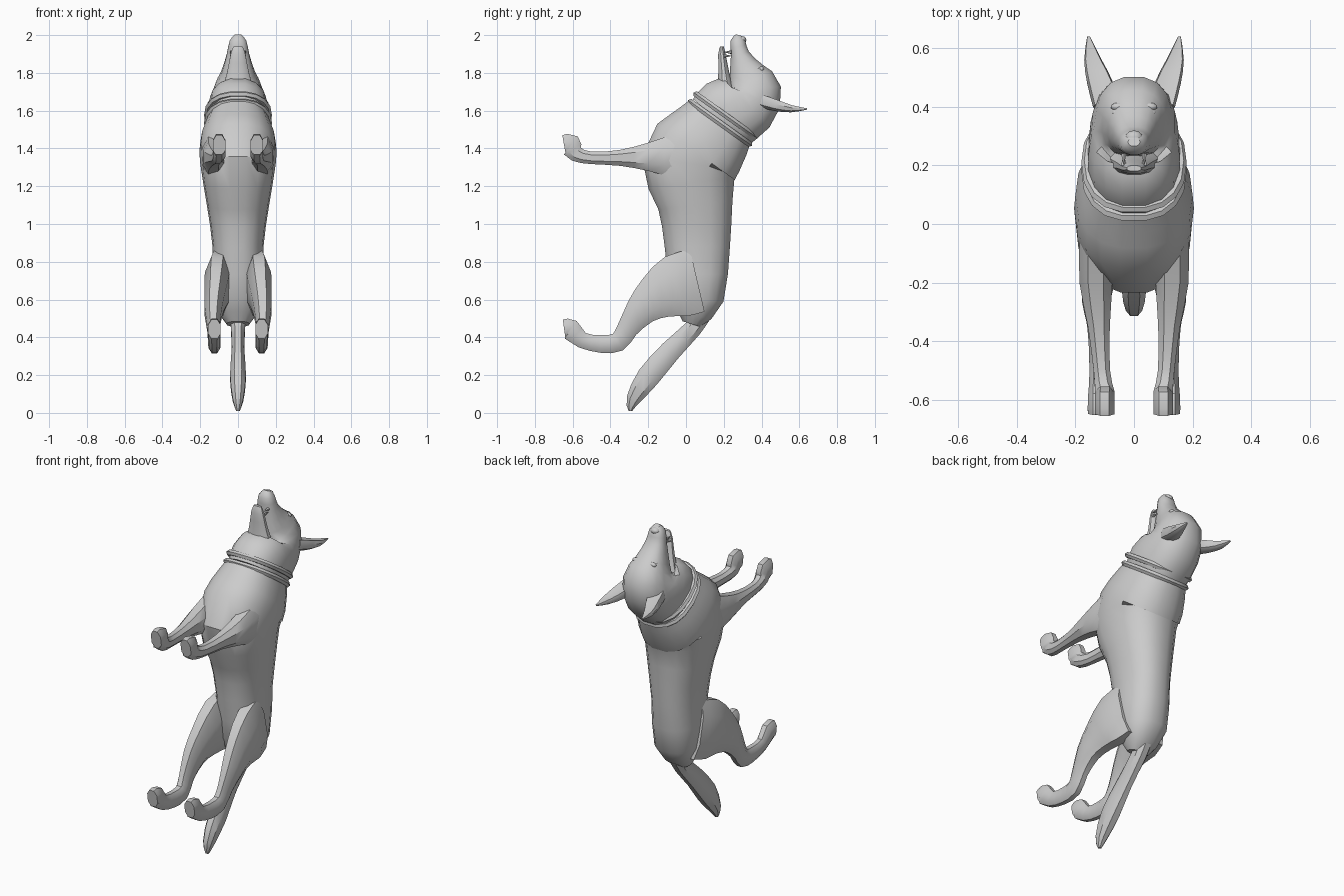
import bpy, bmesh, math
from mathutils import Vector, Matrix

if "Cube" in bpy.data.objects:
    bpy.data.objects.remove(bpy.data.objects["Cube"], do_unlink=True)

coat = bpy.data.materials.new("plain_grey")
coat.use_nodes = True
grey = (0.6, 0.6, 0.6, 1)
coat.diffuse_color = grey
coat.node_tree.nodes["Principled BSDF"].inputs["Base Color"].default_value = grey


def finish(name, bm, angle=35):
    """Turn a bmesh into a shaded object."""
    bmesh.ops.recalc_face_normals(bm, faces=bm.faces)
    mesh = bpy.data.meshes.new(name)
    bm.to_mesh(mesh)
    bm.free()
    mesh.materials.append(coat)
    obj = bpy.data.objects.new(name, mesh)
    bpy.context.collection.objects.link(obj)
    bpy.ops.object.select_all(action="DESELECT")
    obj.select_set(True)
    bpy.context.view_layer.objects.active = obj
    bpy.ops.object.shade_smooth_by_angle(angle=math.radians(angle))


def rounded(value, exponent):
    return math.copysign(abs(value) ** exponent, value)


def resample(points, steps):
    """Smooth curve through the points, in every component at once."""
    pts = [Vector(p) for p in points]
    padded = [pts[0]] + pts + [pts[-1]]
    result = []
    for before, start, end, after in zip(padded, padded[1:], padded[2:], padded[3:]):
        leave, arrive = (end - before) / 2, (after - start) / 2
        for k in range(steps):
            t = k / steps
            blend = t * t * (3 - 2 * t)
            result.append(start.lerp(end, blend) + leave * (t * (1 - t) ** 2)
                          - arrive * (t * t * (1 - t)))
    return result + [pts[-1]]


def limb(name, points, sides=8, square=0.85, side=1, hollow=0, steps=2):
    """Loft along a path of: y, z, half depth, half width, distance off centre."""
    path = resample([tuple(p) + (0,) * (5 - len(p)) for p in points], steps)
    bm = bmesh.new()
    loops = []
    for i, (y, z, depth, width, offset) in enumerate(path):
        tangent = path[min(i + 1, len(path) - 1)] - path[max(i - 1, 0)]
        across = Vector((0, tangent[1], -tangent[0])).normalized()
        loop = []
        for k in range(sides):
            turn = math.tau * (k + 0.5) / sides
            c, s = rounded(math.cos(turn), square), rounded(math.sin(turn), square)
            if c < 0:
                c *= 1 - hollow * (1 - abs(s))
            centre = Vector((side * offset + width * s, y, z))
            loop.append(bm.verts.new(centre + across * depth * c))
        loops.append(loop)
    for low, high in zip(loops, loops[1:]):
        for k in range(sides):
            bm.faces.new((low[k - 1], low[k], high[k], high[k - 1]))
    bm.faces.new(loops[0])
    bm.faces.new(loops[-1])
    finish(name, bm)


def ball(name, place, size):
    bm = bmesh.new()
    bmesh.ops.create_uvsphere(bm, u_segments=10, v_segments=6, radius=1,
                              matrix=Matrix.LocRotScale(place, None, size))
    finish(name, bm, 60)


# Torso, from the rump to the base of the neck
limb("torso", [(.03, .47, .05, .06), (.06, .6, .14, .13), (.06, .88, .175, .135),
               (.05, 1.1, .2, .165), (.02, 1.32, .26, .2), (.1, 1.43, .24, .2),
               (.18, 1.54, .2, .16)], sides=18)

# Neck and head, tapering into the upper muzzle
limb("head", [(.18, 1.54, .19, .15), (.22, 1.58, .2, .16), (.32, 1.64, .18, .15),
              (.355, 1.72, .15, .13), (.32, 1.8, .1, .09), (.285, 1.9, .05, .06),
              (.275, 1.97, .04, .045), (.28, 2, .015, .02)], sides=16)
limb("lower_jaw", [(.21, 1.7, .05, .09), (.2, 1.8, .03, .06), (.19, 1.9, .02, .04),
                   (.19, 1.94, .01, .025)], sides=12)
ball("nose", (0, .295, 1.975), (.03, .025, .02))

# Two collar bands lying square across the neck
axis = Vector((.58, .81))
for name, along in (("collar_lower", 0), ("collar_upper", .05)):
    rows = []
    for shift, swell in ((-.015, 0), (0, .01), (.015, 0)):
        middle = Vector((.18, 1.535)) + axis * (along + shift)
        rows.append((*middle, .2 + swell, .17 + swell))
    limb(name, rows, sides=18, steps=1)

# Tail
limb("tail", [(.1, .54, .05, .04), (.04, .45, .05, .04), (-.08, .33, .06, .035),
              (-.2, .19, .065, .045), (-.28, .07, .04, .03), (-.295, .01, .01, .01)])

# Paired parts
for side, tag in ((1, "left"), (-1, "right")):
    limb("front_leg_" + tag, [
        (-.05, 1.36, .13, .06, .13), (-.2, 1.355, .08, .06, .13),
        (-.35, 1.35, .045, .04, .12), (-.5, 1.35, .035, .03, .11),
        (-.58, 1.37, .045, .035, .1), (-.61, 1.415, .065, .035, .1),
        (-.645, 1.415, .06, .035, .1)], side=side)

    limb("hind_leg_" + tag, [
        (.06, .7, .18, .05, .1), (-.05, .67, .18, .07, .11), (-.16, .61, .13, .06, .12),
        (-.24, .54, .09, .05, .13), (-.31, .445, .06, .035, .13),
        (-.36, .375, .055, .035, .125), (-.45, .365, .05, .03, .125),
        (-.55, .385, .045, .03, .125), (-.61, .44, .06, .035, .125),
        (-.645, .443, .055, .035, .125)], side=side)

    # Ear, hollowed on its forward face
    limb("ear_" + tag, [(.4, 1.66, .045, .04, .1), (.48, 1.635, .04, .045, .115),
                        (.56, 1.615, .025, .03, .14), (.64, 1.61, .005, .005, .155)],
         sides=10, side=side, hollow=.8)

    # Eye and brow
    ball("eye_" + tag, (side * .055, .38, 1.825), (.02, .01, .01))
    ball("brow_" + tag, (side * .05, .4, 1.82), (.03, .015, .015))

    # Fangs, one pointing down from the muzzle and one up from the jaw
    for name, lean in (("upper_fang_", 1), ("lower_fang_", -1)):
        bm = bmesh.new()
        place = Matrix.Translation((side * .035, .22, 1.9 + lean * .01))
        bmesh.ops.create_cone(bm, segments=6, radius1=.01, radius2=.001, depth=.04,
                              cap_ends=True,
                              matrix=place @ Matrix.Rotation(lean * math.pi / 2, 4, "X"))
        finish(name + tag, bm)
